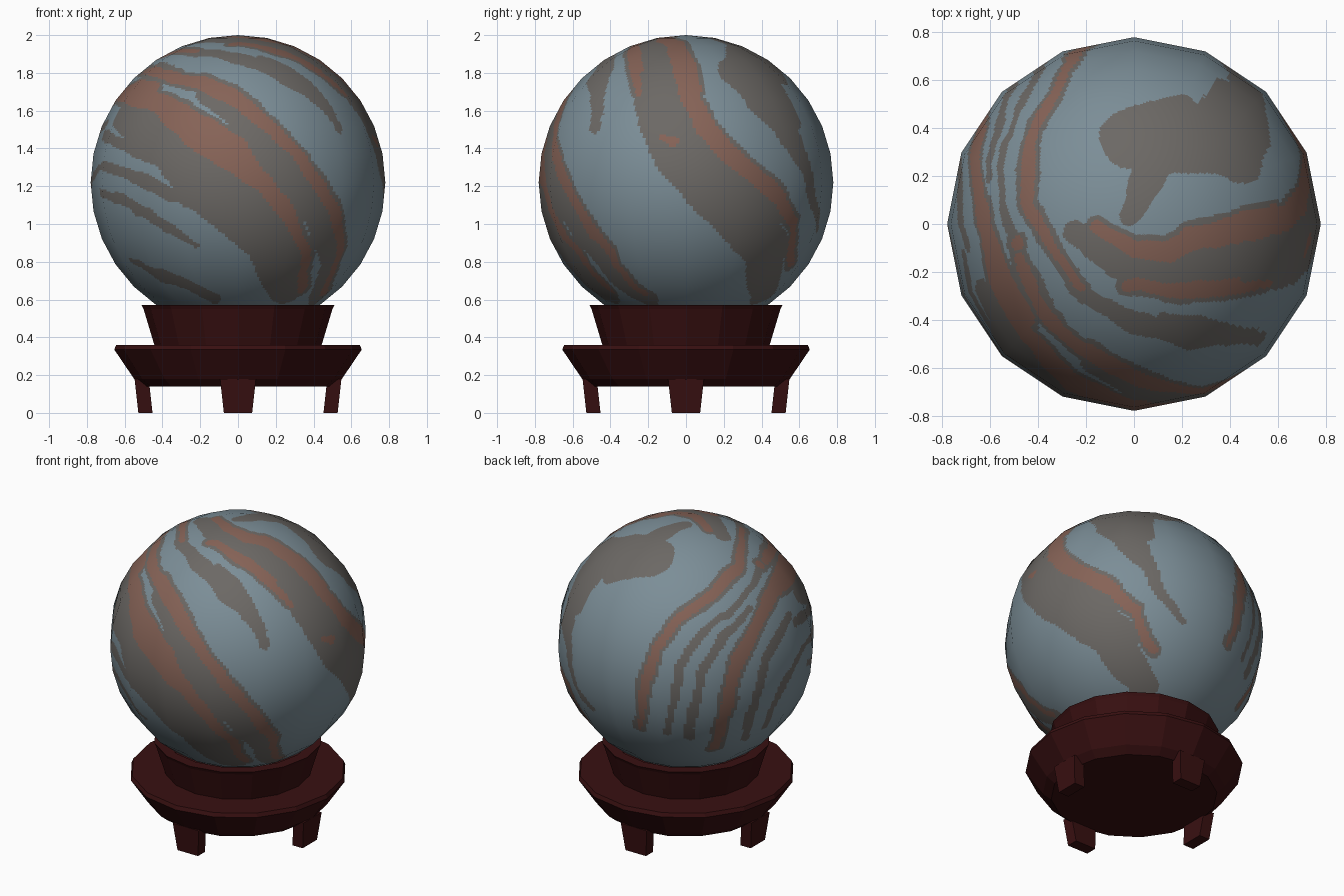
import bpy, bmesh
from math import sin, cos, pi, radians, sqrt, ceil
from mathutils import Vector, Matrix, noise
from mathutils.kdtree import KDTree

cube = bpy.data.objects.get("Cube")
if cube:
    bpy.data.objects.remove(cube, do_unlink=True)

RADIUS = 0.78
CENTRE_Z = 1.22
SIDES = 16


def material(name, red, green, blue):
    mat = bpy.data.materials.new(name)
    mat.use_nodes = True
    colour = (red, green, blue, 1)
    mat.diffuse_color = colour
    shader = mat.node_tree.nodes["Principled BSDF"]
    shader.inputs["Base Color"].default_value = colour
    shader.inputs["Roughness"].default_value = 0.7
    return mat


blue_stone = material("blue grey stone", 0.20, 0.27, 0.31)
grey_stone = material("warm grey stone", 0.15, 0.14, 0.13)
brown_stone = material("rust brown stone", 0.24, 0.125, 0.095)
red_wood = material("dark red wood", 0.04, 0.005, 0.0055)


def add_object(name, bm, *materials):
    mesh = bpy.data.meshes.new(name)
    bm.to_mesh(mesh)
    bm.free()
    for mat in materials:
        mesh.materials.append(mat)
    obj = bpy.data.objects.new(name, mesh)
    bpy.context.collection.objects.link(obj)
    return obj


def lathe(name, profile, mat):
    """Turn a (radius, height) profile, listed bottom to top, and cap both ends."""
    bm = bmesh.new()
    rings = []
    for radius, height in profile:
        angles = [2 * pi * step / SIDES for step in range(SIDES)]
        rings.append([bm.verts.new((radius * cos(a), radius * sin(a), height)) for a in angles])
    for low, high in zip(rings, rings[1:]):
        for i in range(SIDES):
            j = (i + 1) % SIDES
            bm.faces.new((low[i], low[j], high[j], high[i]))
    bm.faces.new(list(reversed(rings[0])))
    bm.faces.new(rings[-1])
    bmesh.ops.recalc_face_normals(bm, faces=bm.faces)
    return add_object(name, bm, mat)


# Marble veins: paths drawn on a tilted disc and projected onto a unit ball.
# Each path point is (across, up, half width) in percent of the ball radius.
grey_veins, brown_veins = [], []


def add_vein(veins, azimuth, elevation, path, extra=0):
    az, el = radians(azimuth), radians(elevation)
    toward = Vector((sin(az) * cos(el), -cos(az) * cos(el), sin(el)))
    across = Vector((cos(az), sin(az), 0))
    upward = toward.cross(across)
    samples, widths = [], []
    for start, end in zip(path, path[1:]):
        a, b = Vector(start) / 100, Vector(end) / 100
        steps = ceil((b - a).length / 0.015)
        for step in range(steps + 1):
            u, v, width = a.lerp(b, step / steps)
            depth = sqrt(max(0, 1 - u * u - v * v))
            samples.append((across * u + upward * v + toward * depth).normalized())
            widths.append(width + extra)
    tree = KDTree(len(samples))
    for index, point in enumerate(samples):
        tree.insert(point, index)
    tree.balance()
    veins.append((tree, widths))


def grey(azimuth, elevation, *paths):
    for path in paths:
        add_vein(grey_veins, azimuth, elevation, path)


def brown(azimuth, elevation, *paths):
    """Brown veins also get a thin grey border."""
    for path in paths:
        add_vein(brown_veins, azimuth, elevation, path)
        add_vein(grey_veins, azimuth, elevation, path, 0.03)


# Front face veins
grey(0, 0,
     [(-80, 46, 10), (-53, 32, 17), (-26, 2, 19), (1, -22, 19), (22, -42, 16), (35, -73, 15)],
     [(-26, 60, 4), (8, 36, 7), (35, 9, 13), (57, -22, 12), (66, -52, 11), (55, -79, 9)],
     [(-93, 32, 4), (-60, 19, 6), (-33, 2, 6)],
     [(-93, 12, 3), (-67, 2, 5), (-33, -15, 4)],
     [(-95, -6, 3), (-60, -22, 5), (-29, -44, 2)],
     [(-73, -54, 2), (-53, -63, 6), (-16, -79, 5)])
brown(0, 0,
      [(-63, 77, 4), (-26, 68, 6), (1, 56, 6), (25, 36, 5), (49, 9, 5), (66, -18, 5),
       (71, -46, 4), (59, -76, 3)],
      [(-79, 60, 5), (-53, 54, 8), (-29, 36, 12), (-2, 19, 11), (18, -2, 7), (35, -22, 5),
       (47, -46, 4), (44, -73, 4)])

# Side face veins, on the +x half
grey(90, 0,
     [(-26, 87, 10), (-21, 56, 17), (-10, 29, 18), (15, 2, 22), (40, -22, 22), (56, -46, 18),
      (54, -76, 12)],
     [(40, 73, 18), (67, 43, 14), (84, 9, 7), (91, -32, 3)],
     [(-53, 83, 6), (-61, 60, 7), (-62, 36, 4)])
brown(90, 0,
      [(-7, 95, 6), (0, 64, 7), (15, 36, 7), (38, 12, 6), (62, -8, 6), (75, -29, 4), (72, -56, 4)],
      [(-36, 90, 4), (-33, 61, 3)],
      [(-18, 31, 2), (-8, 28, 4)])

# Crown veins and the large grey patch
grey(0, 90,
     [(-32, -4, 6), (-6, -22, 9), (26, -26, 13), (58, -22, 14), (79, -13, 13)],
     [(-45, -10, 3), (-32, -36, 4), (0, -54, 7), (32, -62, 7), (64, -60, 5)],
     [(3, 47, 21), (30, 50, 24), (50, 50, 24), (50, 76, 6)],
     [(8, 30, 10), (-2, 4, 5)])
brown(0, 90,
      [(-20, -2, 4), (0, -14, 5), (19, -14, 6), (45, -3, 6), (77, 4, 7)],
      [(-4, -33, 3), (26, -36, 5), (54, -33, 5)])

# Back veins
grey(215, 24,
     [(62, 77, 3), (54, 45, 3), (30, 20, 3)],
     [(38, 30, 2), (15, 8, 3), (-5, -21, 4), (-14, -72, 3)],
     [(50, 26, 3), (28, 2, 4), (11, -29, 4), (2, -76, 4)],
     [(81, 18, 4), (62, -17, 5), (46, -76, 4)],
     [(95, -2, 3), (77, -33, 4), (62, -68, 4)])
brown(215, 24,
      [(44, 86, 3), (41, 57, 4), (20, 36, 4), (-5, 19, 4), (-22, -5, 4), (-32, -33, 4),
       (-36, -68, 3)],
      [(77, 61, 6), (66, 36, 6), (56, 12, 5), (41, -13, 6), (33, -45, 5), (23, -84, 4)])


def inside(point, veins):
    for tree, widths in veins:
        _, index, distance = tree.find(point)
        if distance < widths[index]:
            return True
    return False


# Marble ball: flat subdivision keeps the low-poly outline and gives fine vein edges
bm = bmesh.new()
bmesh.ops.create_uvsphere(bm, u_segments=SIDES, v_segments=SIDES, radius=RADIUS)
bmesh.ops.subdivide_edges(bm, edges=bm.edges[:], cuts=15, use_grid_fill=True)
for face in bm.faces:
    face.smooth = True
    spot = face.calc_center_median().normalized()
    spot += noise.noise_vector(spot * 5) * 0.025 + noise.noise_vector(spot * 14) * 0.01
    face.material_index = 2 if inside(spot, brown_veins) else int(inside(spot, grey_veins))
ball = add_object("marble_ball", bm, blue_stone, grey_stone, brown_stone)
ball.data.normals_split_custom_set_from_vertices([v.co.normalized() for v in ball.data.vertices])
ball.location.z = CENTRE_Z

# Wooden stand
lathe("stand_collar", [(0.44, 0.35), (0.50, 0.55), (0.51, 0.57), (0.44, 0.57), (0.40, 0.52)], red_wood)
lathe("stand_table", [(0.50, 0.14), (0.55, 0.18), (0.655, 0.335), (0.645, 0.36)], red_wood)


# Four tapered legs
def add_leg(name, turn):
    bm = bmesh.new()
    bmesh.ops.create_cube(bm, size=1)
    for vert in bm.verts:
        top = vert.co.z > 0
        half = 0.095 if top else 0.075
        vert.co.x = vert.co.x * 2 * half
        vert.co.y = (-0.51 if top else -0.49) + vert.co.y * 0.075
        vert.co.z = 0.18 if top else 0
    bm.transform(Matrix.Rotation(turn, 4, "Z"))
    add_object(name, bm, red_wood)


for number, side in enumerate(("front", "left", "back", "right")):
    add_leg(side + "_leg", number * pi / 2)
